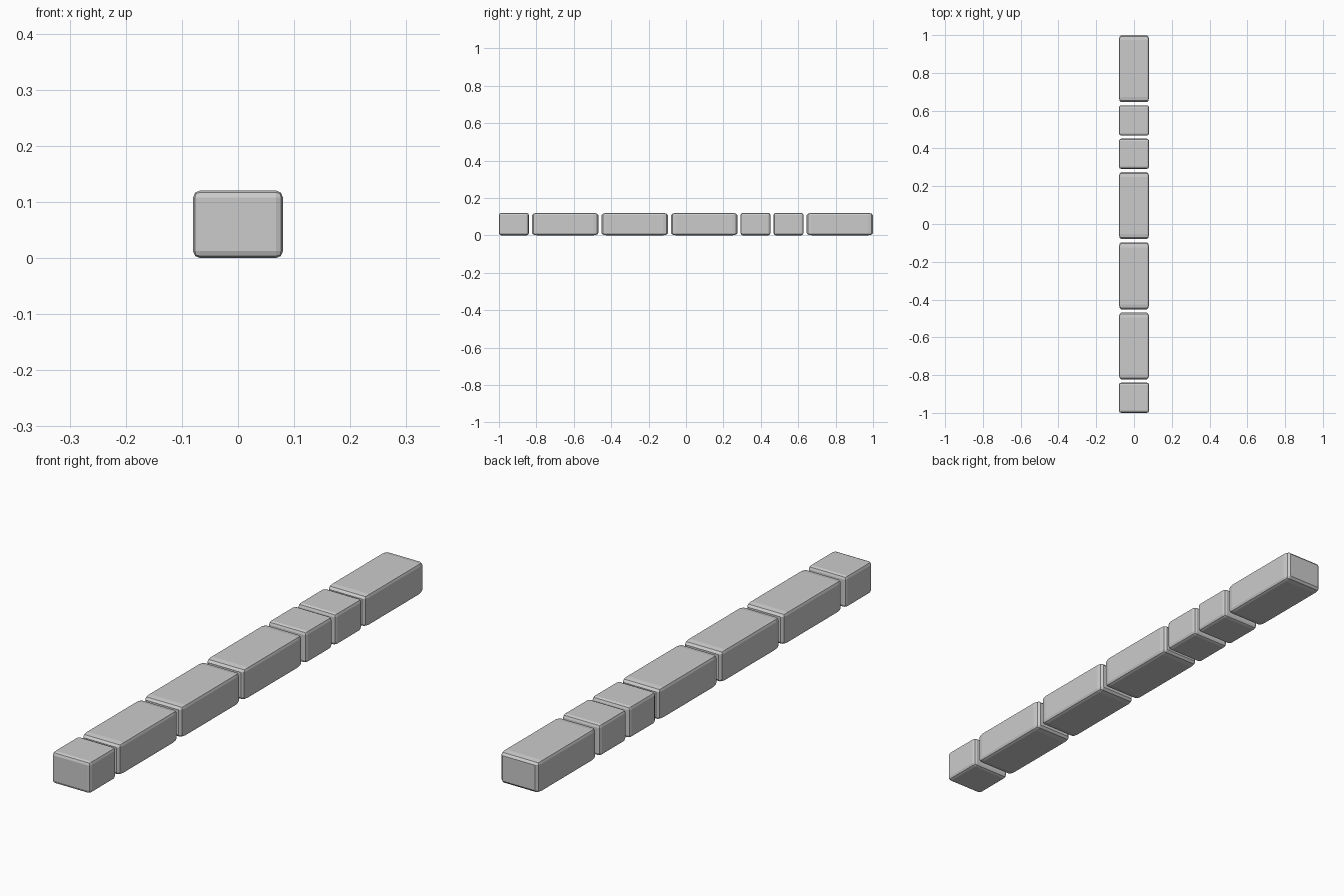
import bpy

if "Cube" in bpy.data.objects:
    bpy.data.objects.remove(bpy.data.objects["Cube"])

SHORT, LONG = 0.16, 0.355
WIDTH, HEIGHT, BEVEL = 0.16, 0.12, 0.012
LAYOUT = [SHORT, LONG, LONG, LONG, SHORT, SHORT, LONG]
GAP = (2.0 - sum(LAYOUT)) / (len(LAYOUT) - 1)


def edging_stone(name, y, length):
    # Short rounded block; long stones are the same block stretched along y
    bpy.ops.mesh.primitive_cube_add(size=1, location=(0, y + length / 2, HEIGHT / 2))
    stone = bpy.context.object
    stone.name = name
    stone.scale = (WIDTH, SHORT, HEIGHT)
    bpy.ops.object.transform_apply(location=False, rotation=False, scale=True)
    bevel = stone.modifiers.new("rounded_edges", 'BEVEL')
    bevel.width = BEVEL
    bevel.segments = 2
    bpy.ops.object.modifier_apply(modifier=bevel.name)
    stone.scale.y = length / SHORT
    bpy.ops.object.transform_apply(location=False, rotation=False, scale=True)


# Row of stones from front to back
y = -1.0
for i, length in enumerate(LAYOUT, 1):
    kind = "short" if length == SHORT else "long"
    edging_stone(f"{kind}_edging_stone_{i}", y, length)
    y += length + GAP
